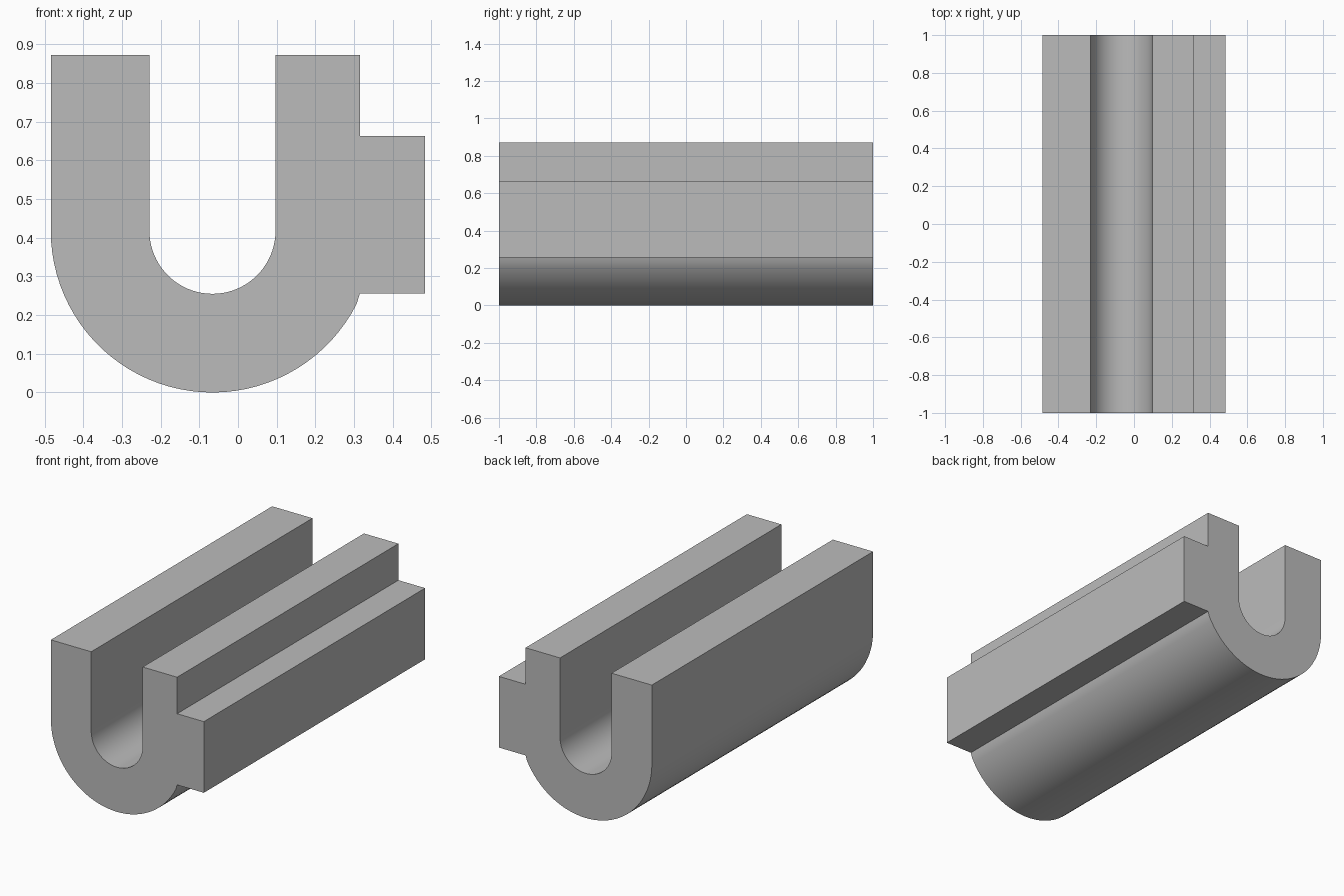
import bpy, bmesh, math
from math import pi, cos, sin

cube = bpy.data.objects.get("Cube")
if cube:
    bpy.data.objects.remove(cube, do_unlink=True)

# Plain grey material
grey = bpy.data.materials.new("plain grey")
grey.use_nodes = True
colour = (0.5, 0.5, 0.5, 1)
grey.diffuse_color = colour
grey.node_tree.nodes["Principled BSDF"].inputs["Base Color"].default_value = colour

# Channel dimensions
CX, CZ = -0.066, 0.418
OUTER, INNER = 0.418, 0.163
TOP, HALF_LENGTH = 0.872, 1.0
WALL_X, RAIL_X = 0.315, 0.484
RAIL_LOW, RAIL_HIGH = 0.256, 0.663


def arc(radius, start, end, steps):
    """Points along an arc about the channel axis."""
    angles = [start + (end - start) * i / steps for i in range(steps + 1)]
    return [(CX + radius * cos(a), CZ + radius * sin(a)) for a in angles]


# U-shaped section with the side rail
rail_angle = math.atan2(RAIL_LOW - CZ, WALL_X - CX)
profile = [(CX - OUTER, TOP)]
profile += arc(OUTER, -pi, rail_angle, 40)[:-1]
profile += [(WALL_X, RAIL_LOW), (RAIL_X, RAIL_LOW), (RAIL_X, RAIL_HIGH),
            (WALL_X, RAIL_HIGH), (WALL_X, TOP), (CX + INNER, TOP)]
profile += arc(INNER, 0, -pi, 40)
profile += [(CX - INNER, TOP)]

# Extrude the section along the length
bm = bmesh.new()
end_face = bm.faces.new([bm.verts.new((x, -HALF_LENGTH, z)) for x, z in profile])
result = bmesh.ops.extrude_face_region(bm, geom=[end_face], use_keep_orig=True)
moved = [v for v in result["geom"] if isinstance(v, bmesh.types.BMVert)]
bmesh.ops.translate(bm, verts=moved, vec=(0, 2 * HALF_LENGTH, 0))
bmesh.ops.recalc_face_normals(bm, faces=bm.faces)

mesh = bpy.data.meshes.new("channel_with_rail")
bm.to_mesh(mesh)
bm.free()
mesh.materials.append(grey)
channel = bpy.data.objects.new("channel_with_rail", mesh)
bpy.context.collection.objects.link(channel)

# Smooth the curved trough, keep corners sharp
bpy.ops.object.select_all(action="DESELECT")
channel.select_set(True)
bpy.context.view_layer.objects.active = channel
bpy.ops.object.shade_smooth_by_angle(angle=math.radians(25))
